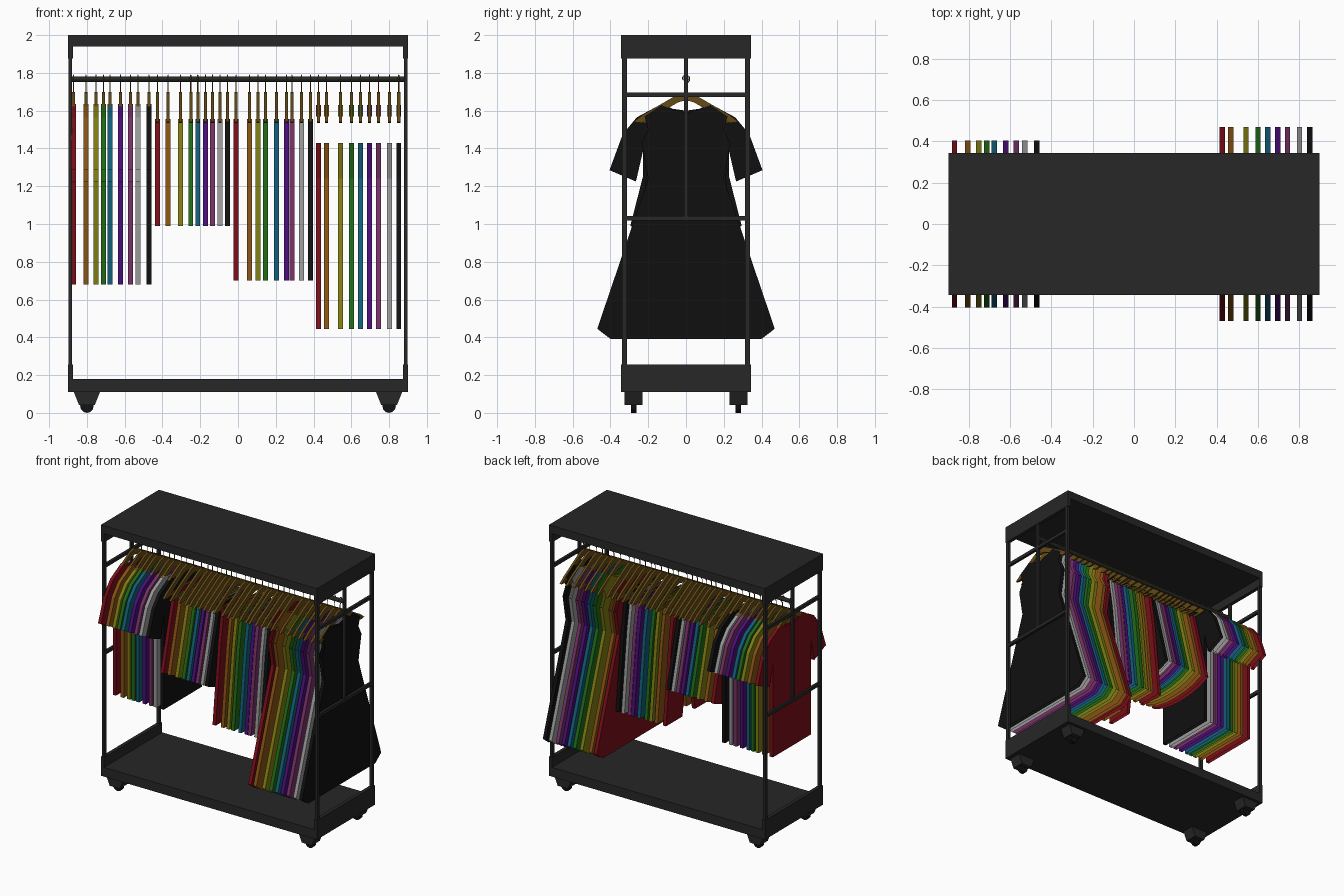
import bpy, bmesh, math
from mathutils import Vector

if "Cube" in bpy.data.objects:
    bpy.data.objects.remove(bpy.data.objects["Cube"])


def material(name, rgb):
    m = bpy.data.materials.new(name)
    m.diffuse_color = (*rgb, 1)
    m.use_nodes = True
    m.node_tree.nodes["Principled BSDF"].inputs["Base Color"].default_value = m.diffuse_color
    return m


METAL = material("dark_metal", (0.02, 0.02, 0.02))
RUBBER = material("rubber", (0.006, 0.006, 0.006))
WOOD = material("hanger_wood", (0.13, 0.07, 0.008))
COLOURS = [material(n, c) for n, c in [
    ("red", (0.19, 0.004, 0.009)), ("orange", (0.24, 0.085, 0.006)),
    ("yellow", (0.21, 0.2, 0.006)), ("green", (0.014, 0.14, 0.008)),
    ("blue", (0.006, 0.11, 0.19)), ("violet", (0.065, 0.004, 0.18)),
    ("pink", (0.18, 0.03, 0.13)), ("grey", (0.32, 0.32, 0.32)),
    ("black", (0.005, 0.005, 0.005))]]


def add(name, data, mat=None, loc=(0, 0, 0)):
    ob = bpy.data.objects.new(name, data)
    ob.location = loc
    if mat:
        if not data.materials:
            data.materials.append(mat)
        ob.material_slots[0].link = 'OBJECT'
        ob.material_slots[0].material = mat
    bpy.context.collection.objects.link(ob)
    return ob


def box(name, x0, x1, y0, y1, z0, z1, mat=METAL):
    bm = bmesh.new()
    bmesh.ops.create_cube(bm, size=1)
    for v in bm.verts:
        v.co *= 1
        v.co.x *= x1 - x0
        v.co.y *= y1 - y0
        v.co.z *= z1 - z0
    me = bpy.data.meshes.new(name)
    bm.to_mesh(me)
    bm.free()
    return add(name, me, mat, ((x0 + x1) / 2, (y0 + y1) / 2, (z0 + z1) / 2))


def cylinder(name, r, length, axis, loc, sides, mat):
    bm = bmesh.new()
    bmesh.ops.create_cone(bm, cap_ends=True, segments=sides, radius1=r, radius2=r, depth=length)
    q = Vector((0, 0, 1)).rotation_difference(Vector(axis))
    for v in bm.verts:
        v.co = q @ v.co
    me = bpy.data.meshes.new(name)
    bm.to_mesh(me)
    bm.free()
    return add(name, me, mat, loc)


def mirrored_sheet(name, half, t, openings=(), along_y=False):
    """Mirror a half outline and give it thickness; edges in openings get no wall."""
    pts = list(half)
    edges_open = [i in openings for i in range(len(half) - 1)]
    end_centre = half[-1][0] == 0
    back = half[-2:0:-1] if end_centre else half[:0:-1]
    pts += [(-a, z) for a, z in back]
    if not end_centre:
        edges_open.append((len(half) - 1) in openings)
    edges_open += [i in openings for i in range(len(half) - 2, -1, -1)]
    bm = bmesh.new()
    rings = [[bm.verts.new((a, s, z) if along_y else (s, a, z)) for a, z in pts]
             for s in (-t / 2, t / 2)]
    bm.faces.new(rings[0])
    bm.faces.new(rings[1][::-1])
    n = len(pts)
    for i in range(n):
        if not edges_open[i]:
            j = (i + 1) % n
            bm.faces.new((rings[0][j], rings[0][i], rings[1][i], rings[1][j]))
    bmesh.ops.recalc_face_normals(bm, faces=bm.faces)
    me = bpy.data.meshes.new(name)
    bm.to_mesh(me)
    bm.free()
    return me


# canopy and base slabs
box("canopy", -0.9, 0.9, -0.345, 0.345, 1.94, 2.0)
box("base_shelf", -0.9, 0.9, -0.345, 0.345, 0.11, 0.18)

# end plates, posts and end bars
for s, side in ((-1, "left"), (1, "right")):
    xa, xb = sorted((s * 0.9, s * 0.873))
    box(side + "_canopy_end", xa, xb, -0.345, 0.345, 1.875, 1.95)
    box(side + "_base_end", xa, xb, -0.345, 0.345, 0.115, 0.255)
    xa, xb = sorted((s * 0.898, s * 0.878))
    for y in (-0.325, 0.325):
        box(side + "_post", xa, xb, y - 0.013, y + 0.013, 0.18, 1.94)
    for z in (1.03, 1.685):
        box(side + "_cross_bar", xa, xb, -0.315, 0.315, z - 0.012, z + 0.012)
    box(side + "_centre_post", xa, xb, -0.011, 0.011, 1.03, 1.94)

# hanging rail
cylinder("hanging_rail", 0.015, 1.77, (1, 0, 0), (0, 0, 1.767), 12, METAL)

# casters
bracket = mirrored_sheet("caster_bracket", [(0, 0.112), (0.07, 0.112), (0.042, 0.042), (0, 0.042)],
                         0.095, along_y=True)
for x in (-0.8, 0.8):
    for y in (-0.277, 0.277):
        add("caster_bracket", bracket, METAL, (x, y, 0))
        cylinder("caster_wheel", 0.036, 0.028, (0, 1, 0), (x, y, 0.036), 12, RUBBER)

# hanger body, trouser bar and hook
hanger = mirrored_sheet("hanger", [(0, 1.7), (0.04, 1.688), (0.23, 1.578), (0.278, 1.54),
                                   (0.232, 1.535), (0.04, 1.645), (0, 1.655)], 0.016)
bar = mirrored_sheet("hanger_bar", [(0, 1.552), (0.25, 1.552), (0.25, 1.536), (0, 1.536)], 0.012)
hook = bpy.data.curves.new("hanger_hook", 'CURVE')
hook.dimensions = '3D'
hook.bevel_depth = 0.003
hook.bevel_resolution = 1
hook.use_fill_caps = True
path = [(0, 1.69), (0, 1.737)] + [(0.02 * math.cos(math.radians(a)), 1.768 + 0.02 * math.sin(math.radians(a)))
                                  for a in range(-50, 200, 30)]
spline = hook.splines.new('POLY')
spline.points.add(len(path) - 1)
for p, (y, z) in zip(spline.points, path):
    p.co = (0, y, z, 1)

# garments: hollow, with open necks, arm holes, waists and hems
shirt = mirrored_sheet("long_shirt", [
    (0, 1.6), (0.07, 1.61), (0.13, 1.635), (0.26, 1.565), (0.335, 1.475), (0.405, 1.285),
    (0.265, 1.225), (0.228, 1.385), (0.228, 0.68)], 0.026, (0, 1, 5, 8))
skirt = mirrored_sheet("skirt", [
    (0, 1.555), (0.15, 1.555), (0.295, 0.99), (0.2, 0.953), (0.1, 0.935), (0, 0.93)],
    0.026, (0, 2, 3, 4))
trousers = mirrored_sheet("trousers", [
    (0, 1.555), (0.165, 1.555), (0.205, 1.3), (0.27, 0.7), (0.075, 0.7), (0, 1.22)],
    0.026, (0, 3))
dress = mirrored_sheet("dress", [
    (0, 1.59), (0.07, 1.605), (0.13, 1.63), (0.22, 1.57), (0.2, 1.5), (0.235, 1.43),
    (0.2, 1.24), (0.47, 0.445), (0.4, 0.392)], 0.026, (0, 1, 3, 4, 7, 8))

# rows of clothes along the rail
rows = [
    ("long_shirt", shirt, False, (-0.87, -0.805, -0.752, -0.713, -0.677, -0.622, -0.57, -0.53, -0.472)),
    ("skirt", skirt, True, (-0.427, -0.37, -0.305, -0.25, -0.213, -0.172, -0.135, -0.095, -0.055)),
    ("trousers", trousers, True, (-0.01, 0.06, 0.106, 0.145, 0.204, 0.256, 0.285, 0.337, 0.383)),
    ("dress", dress, False, (0.427, 0.469, 0.543, 0.601, 0.649, 0.696, 0.744, 0.802, 0.851))]
for name, mesh, barred, xs in rows:
    for x, mat in zip(xs, COLOURS):
        add(mat.name + "_" + name, mesh, mat, (x, 0, 0))
        add("hanger", hanger, WOOD, (x, 0, 0))
        add("hanger_hook", hook, WOOD, (x, 0, 0))
        if barred:
            add("hanger_bar", bar, WOOD, (x, 0, 0))
